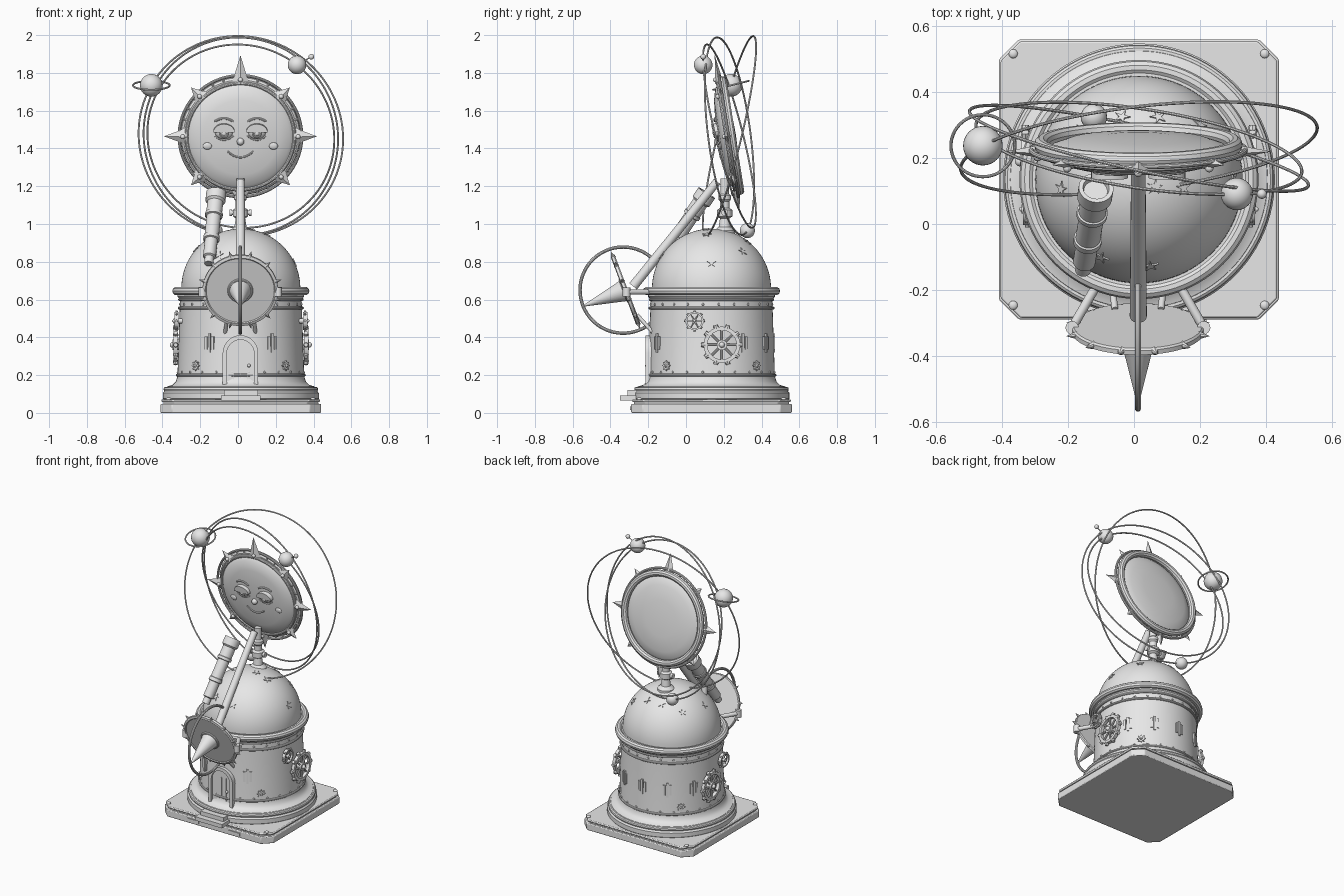
import bpy, bmesh
from math import sin, cos, pi, radians, sqrt
from mathutils import Matrix, Vector

cube = bpy.data.objects.get("Cube")
if cube:
    bpy.data.objects.remove(cube)

GREY = (0.8, 0.8, 0.8, 1)
mat = bpy.data.materials.new("plain grey")
mat.use_nodes = True
mat.diffuse_color = GREY
mat.node_tree.nodes["Principled BSDF"].inputs["Base Color"].default_value = GREY
parts = []
CX, CY = 0.015, 0.135
UP = Vector((0, 0, 1))


def add(name, bm, m=Matrix()):
    bmesh.ops.recalc_face_normals(bm, faces=bm.faces)
    me = bpy.data.meshes.new(name)
    bm.to_mesh(me)
    bm.free()
    me.materials.append(mat)
    ob = bpy.data.objects.new(name, me)
    ob.matrix_world = m
    bpy.context.collection.objects.link(ob)
    parts.append(ob)
    return ob


def frame(origin, z, up=UP):
    """Matrix whose local z follows the given direction."""
    z = Vector(z).normalized()
    if abs(z.dot(up)) > 0.999:
        up = Vector((0, 1, 0))
    x = up.cross(z).normalized()
    m = Matrix((x, z.cross(x), z)).transposed().to_4x4()
    m.translation = origin
    return m


def at(x, y, z):
    return Matrix.Translation((x, y, z))


def wall(deg, z, r):
    a = radians(deg)
    return frame((CX + r * cos(a), CY + r * sin(a), z), (cos(a), sin(a), 0))


def lathe(name, profile, m=Matrix(), n=64, closed=False):
    bm = bmesh.new()
    vs = [bm.verts.new((r, 0, z)) for r, z in profile]
    pairs = list(zip(vs, vs[1:])) + ([(vs[-1], vs[0])] if closed else [])
    es = [bm.edges.new(p) for p in pairs]
    bmesh.ops.spin(bm, geom=vs + es, axis=(0, 0, 1), cent=(0, 0, 0), angle=2 * pi, steps=n)
    bmesh.ops.remove_doubles(bm, verts=bm.verts, dist=1e-5)
    return add(name, bm, m)


def torus(name, big, small, m, n=64, k=10):
    prof = [(big + small * cos(2 * pi * i / k), small * sin(2 * pi * i / k)) for i in range(k)]
    return lathe(name, prof, m, n, True)


def rod(name, p, q, r1, r2=None, n=16, m=Matrix(), flat=1):
    p, q = Vector(p), Vector(q)
    bm = bmesh.new()
    bmesh.ops.create_cone(bm, cap_ends=True, segments=n, radius1=r1,
                          radius2=r1 if r2 is None else r2, depth=(q - p).length)
    return add(name, bm, m @ frame((p + q) / 2, q - p) @ Matrix.Diagonal((1, flat, 1, 1)))


def ball(name, r, m, scale=(1, 1, 1), n=24):
    bm = bmesh.new()
    bmesh.ops.create_uvsphere(bm, u_segments=n, v_segments=n // 2, radius=r)
    return add(name, bm, m @ Matrix.Diagonal((*scale, 1)))


def prism(name, outline, z0, z1, m=Matrix()):
    bm = bmesh.new()
    f = bm.faces.new([bm.verts.new((x, y, z0)) for x, y in outline])
    ext = bmesh.ops.extrude_face_region(bm, geom=[f])["geom"]
    bmesh.ops.translate(bm, vec=(0, 0, z1 - z0), verts=[v for v in ext if isinstance(v, bmesh.types.BMVert)])
    return add(name, bm, m)


def box(x, y):
    return [(-x, -y), (x, -y), (x, y), (-x, y)]


def star(r, inner, points):
    return [((r if i % 2 == 0 else inner) * sin(pi * i / points),
             (r if i % 2 == 0 else inner) * cos(pi * i / points)) for i in range(points * 2)]


def octagon(h, c):
    return [(-h + c, -h), (h - c, -h), (h, -h + c), (h, h - c),
            (h - c, h), (-h + c, h), (-h, h - c), (-h, -h + c)]


def arch(w, h, n=14):
    return [(w, 0)] + [(w * cos(pi * i / n), h + w * sin(pi * i / n)) for i in range(n + 1)] + [(-w, 0)]


# Base slabs, corner screws, front plaques and steps
for name, h, z0, z1 in (("base_slab", .425, 0, .048), ("base_gap", .41, .04, .06), ("base_top", .42, .058, .072)):
    slab = prism(name, octagon(h, .06), z0, z1, at(CX, CY, 0))
    bev = slab.modifiers.new("soft edge", "BEVEL")
    bev.width, bev.segments = .005, 2
for sx in (-1, 1):
    for sy in (-1, 1):
        ball("base_screw", .014, at(CX + sx * .382, CY + sy * .382, .074), (1, 1, .6), 12)
    prism("base_plaque", box(.045, .01), 0, .006, frame((CX + sx * .16, CY - .425, .025), (0, -1, 0)))
prism("lower_step", box(.105, .08), .065, .092, at(CX, -.27, 0))
prism("upper_step", box(.09, .06), .09, .12, at(CX, -.25, 0))

# Round tower with foot, bands, cornice and dome
axis = at(CX, CY, 0)
lathe("tower", [(0, .06), (.4, .06), (.413, .075), (.413, .105), (.4, .122), (.39, .14), (.362, .148),
                (.345, .165), (.337, .19), (.335, .21), (.322, .6), (.335, .615), (.335, .66), (0, .66)], axis, 96)
for z, big, small in ((.125, .395, .014), (.2, .336, .008), (.555, .326, .008), (.6, .325, .007), (.645, .34, .023)):
    torus("tower_band", big, small, at(CX, CY, z), 96)
lathe("dome", [(.315 * cos(pi * i / 48), .66 + .315 * sin(pi * i / 48)) for i in range(24)] + [(0, .975)], axis, 96)
for i in range(24):
    for z, r in ((.215, .335), (.575, .323)):
        ball("rivet", .007, wall(i * 15 + 7, z, r), n=8)

# Narrow window trios and small rosettes on the wall
for deg in (-60, -120, 60, 90, 120, 150, 30):
    for k, h in ((-1, .035), (0, .05), (1, .035)):
        prism("window_slit", box(.007, h), -.012, .006, wall(deg + k * 3.5, .37, .331))
for deg in (-135, -45, 45, 135):
    prism("rosette", star(.028, .018, 8), -.01, .008, wall(deg, .25, .334))
    ball("rosette_hub", .01, wall(deg, .25, .342), n=10)

# Arched door and frame
front = frame((CX - .002, -.2, .15), (0, -1, 0))
prism("door", arch(.072, .165), -.06, .002, front)
prism("door_frame", arch(.094, .167) + arch(.072, .165)[::-1], -.06, .014, front)
for x in (-.036, 0, .036):
    prism("door_plank_seam", box(.002, .09), .001, .004, front @ at(x, .1, 0))
ball("door_knob", .009, front @ at(.045, .1, .008), n=12)


def gear(m, r, teeth, spokes):
    lathe("gear_rim", [(r * .7, -.01), (r * .88, -.01), (r * .88, .012), (r * .7, .012)], m, 40, True)
    for i in range(teeth):
        a = 2 * pi * i / teeth
        d = Vector((cos(a), sin(a), 0))
        rod("gear_tooth", d * r * .8, d * r, r * .14, r * .1, 8, m)
    for i in range(spokes):
        a = 2 * pi * i / spokes
        rod("gear_spoke", (0, 0, 0), (r * .75 * cos(a), r * .75 * sin(a), 0), r * .06, n=8, m=m)
    rod("gear_hub", (0, 0, -.05), (0, 0, .016), r * .25, n=20, m=m)
    ball("gear_cap", r * .14, m @ at(0, 0, .016), n=12)


# Gear pairs on both flanks
for s in (-1, 1):
    gear(frame((CX + s * .345, .19, .36), (s, 0, 0)), .11, 10, 8)
    gear(frame((CX + s * .34, .045, .487), (s, 0, 0)), .055, 8, 6)

# Stars lying on the dome
for x, y in ((-.036, .324), (.073, .324), (.064, .112), (-.22, .106), (.15, .11), (.05, -.127),
             (-.1, -.1), (.3, .135), (.2, .3), (-.17, .28)):
    d = Vector((x - CX, y - CY, 0))
    d.z = sqrt(max(.315 ** 2 - d.length_squared, 0))
    prism("dome_star", star(.026, .009, 5), -.004, .004, frame(Vector((CX, CY, .66)) + d, d))

# Neck holding the sun
NX, NY = .013, .205
lathe("neck", [(0, .94), (.055, .94), (.055, .965), (.032, .985), (.025, 1.03), (.04, 1.04), (.04, 1.075),
               (.025, 1.085), (.025, 1.12), (.033, 1.13), (.033, 1.15), (.022, 1.16), (.022, 1.24), (0, 1.24)],
      at(NX, NY, 0), 24)
rod("neck_bar", (NX - .055, NY, 1.06), (NX + .055, NY, 1.06), .012)
for s in (-1, 1):
    rod("neck_knob", (NX + s * .045, NY, 1.06), (NX + s * .058, NY, 1.06), .018)

# Sun: domed disc, rims, rays
SUN = Matrix.Translation((.013, .225, 1.465)) @ Matrix.Rotation(radians(99), 4, "X")
lathe("sun_disc", [(0, -.04), (.12, -.036), (.22, -.026), (.265, -.01), (.28, 0), (.278, .015), (.26, .03),
                   (.2, .046), (.1, .056), (0, .059)], SUN, 80)
torus("sun_back_rim", .295, .022, SUN @ at(0, 0, -.016), 80)
torus("sun_front_rim", .285, .01, SUN @ at(0, 0, .012), 80)
torus("sun_outer_rim", .325, .008, SUN @ at(0, 0, 0), 80)
for i in range(32):
    a = 2 * pi * (i + .5) / 32
    d = Vector((cos(a), sin(a), 0))
    rod("rim_link", d * .28, d * .326, .006, n=8, m=SUN)
for i in range(8):
    a = pi / 4 * i
    d = Vector((cos(a), sin(a), 0))
    tip = .435 if i == 2 else .405 if i % 2 == 0 else .37
    ray = rod("sun_ray", d * .285, d * tip, .045, 0, 4, SUN @ at(0, 0, .005), .5)
    ball("ray_stud", .013, SUN @ Matrix.Translation(d * .305 + Vector((0, 0, .022))), n=12)


def face_z(x, y):
    return .059 - .3 * (x * x + y * y)


def arc(name, cx, cy, w, h, r, n=8):
    pts = [Vector((cx + w * t, cy + h * (1 - t * t), 0)) for t in [i * 2 / n - 1 for i in range(n + 1)]]
    for p in pts:
        p.z = face_z(p.x, p.y) + .003
        ball(name + "_joint", r, SUN @ Matrix.Translation(p), n=8)
    for p, q in zip(pts, pts[1:]):
        rod(name, p, q, r, n=8, m=SUN)


# Sleepy face
for s in (-1, 1):
    x, y = s * .087, .03
    z = face_z(x, y)
    ball("eyeball", .048, SUN @ at(x, y, z - .005), (1, .8, .5))
    torus("iris", .02, .004, SUN @ at(x, y - .005, z + .018), 20, 6)
    ball("pupil", .012, SUN @ at(x, y - .005, z + .018), (1, 1, .5), 12)
    prism("eyelid", arch(.056, .004), -.01, .024, SUN @ at(x, y + .002, z) @ Matrix.Diagonal((1, .75, 1, 1)))
    arc("lower_lid", x, y - .02, .048, -.022, .004)
    arc("eyebrow", x, y + .06, .045, .014, .006)
    ball("cheek", .024, SUN @ at(s * .175, -.045, face_z(.175, .045)), (1, .8, .35), 16)
ball("nose", .02, SUN @ at(0, -.02, .062), n=16)
arc("smile", 0, -.075, .065, -.03, .005)

# Orbit hoops and planets
C = Vector((.015, .23, 1.465))


def orbit(name, r, slope, lean):
    e1 = Vector((1, slope, 0)).normalized()
    e2 = Vector((0, lean, 1))
    e2 = (e2 - e1 * e2.dot(e1)).normalized()
    torus(name, r, .005, frame(C, e1.cross(e2), e2), 128, 8)
    return lambda deg: C + r * (cos(radians(deg)) * e1 + sin(radians(deg)) * e2)


outer = orbit("outer_orbit", .545, .12, .24)
middle = orbit("middle_orbit", .527, -.22, -.13)
inner = orbit("inner_orbit", .5, -.15, -.25)
ringed = Matrix.Translation(outer(149.5))
ball("ringed_planet", .06, ringed, n=32)
torus("planet_ring", .097, .005, ringed @ Matrix.Rotation(radians(14), 4, "X"))
p = inner(51)
ball("moon_planet", .049, Matrix.Translation(p), n=32)
moon = p + Vector((.076, 0, .043))
ball("moon", .015, Matrix.Translation(moon), n=16)
rod("moon_wire", p, moon, .003, n=6)
ball("low_planet", .04, Matrix.Translation(middle(253)), n=24)

# Telescope on the dome
low, high = Vector((-.155, -.14, .79)), Vector((-.115, .11, 1.165))
lathe("telescope", [(0, 0), (.024, 0), (.024, .04), (.034, .045), (.034, .15), (.043, .153), (.043, .175),
                    (.038, .178), (.038, .3), (.047, .303), (.047, .32), (.042, .323), (.042, .39), (.053, .4),
                    (.053, .452), (.04, .452), (.036, .435), (0, .435)], frame(low, high - low), 32)
rod("telescope_post", (-.15, .01, .84), (-.138, -.01, 1), .018)

# Long arm from the sun to the dial
rod("dial_arm", (.013, -.28, .67), (.013, .165, 1.225), .026, .022, 20)

# Tilted dial with cone, studs, hoop and struts
DIAL = Matrix.Translation((.012, -.32, .65)) @ Matrix.Rotation(radians(110.6), 4, "X")
lathe("dial_plate", [(0, -.012), (.195, -.012), (.2, -.006), (.2, .008), (.185, .012), (.18, .007), (0, .007)], DIAL)
rod("dial_cone", (0, 0, 0), (0, 0, .245), .06, .002, 32, DIAL)
torus("cone_collar", .06, .008, DIAL @ at(0, 0, .008), 32)
torus("dial_hoop", .228, .009, frame((.012, -.333, .65), (1, 0, 0)), 96)
for i in range(12):
    a = pi / 6 * (i + .5)
    d = Vector((cos(a), sin(a), 0))
    rod("dial_spike", d * .19, d * .226, .014, 0, 8, DIAL)
for s in (-1, 1):
    end = Vector((.012 + s * .2, -.315, .64))
    rod("dial_strut", (.012 + s * .11, -.16, .64), end, .014)
    rod("strut_end", end - UP * .025, end + UP * .025, .02)
    rod("lower_strut", (.012 + s * .07, -.26, .52), (.012 + s * .08, -.17, .42), .01)

# Smooth shading with crisp edges
bpy.ops.object.select_all(action="DESELECT")
for ob in parts:
    ob.select_set(True)
bpy.context.view_layer.objects.active = parts[0]
bpy.ops.object.shade_smooth_by_angle(angle=radians(35))
